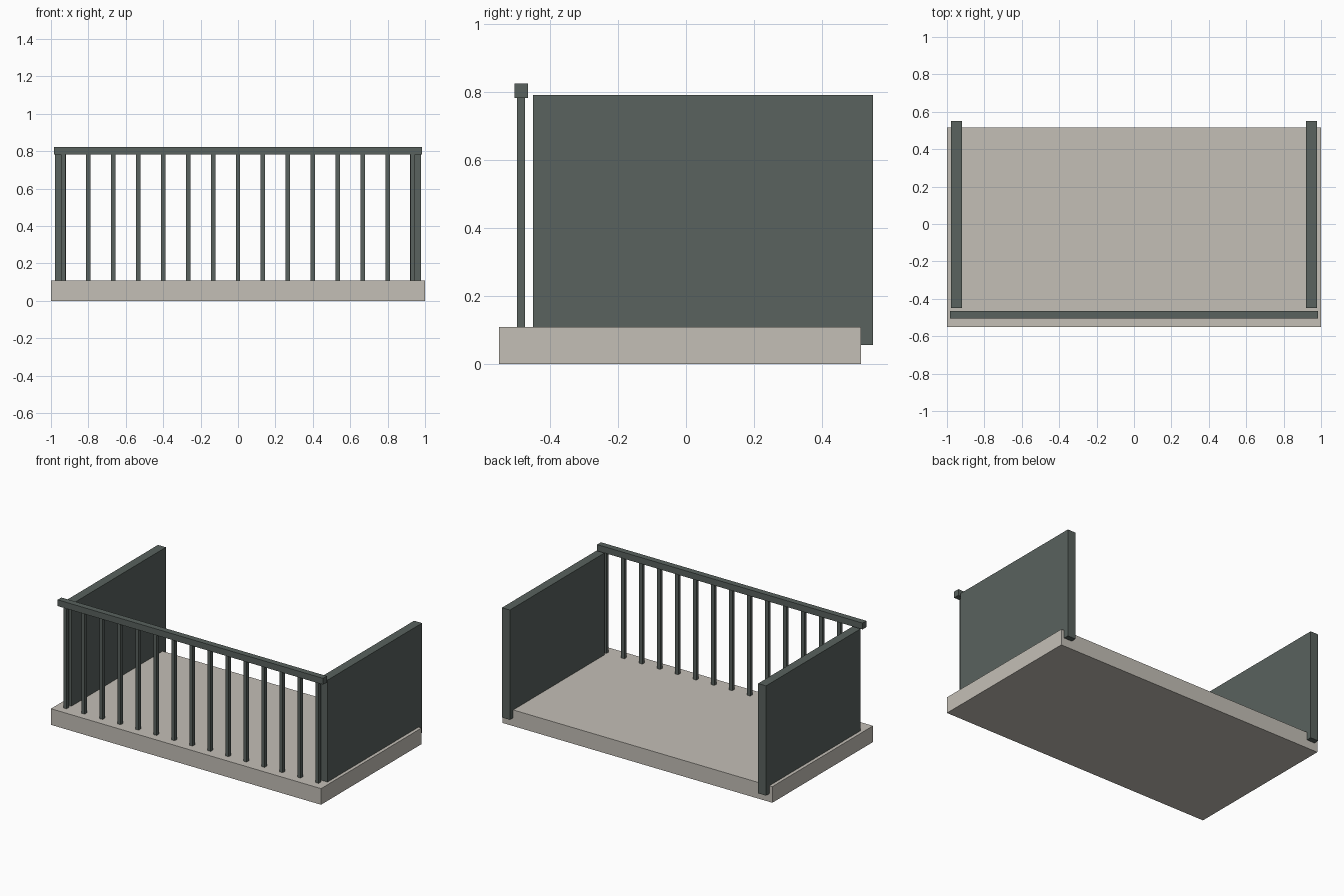
import bpy

if "Cube" in bpy.data.objects:
    bpy.data.objects.remove(bpy.data.objects["Cube"])


def material(name, color):
    m = bpy.data.materials.new(name)
    m.diffuse_color = (*color, 1)
    m.use_nodes = True
    m.node_tree.nodes["Principled BSDF"].inputs["Base Color"].default_value = m.diffuse_color
    return m


def box(name, x, y, z, mat):
    """Box from (min, max) ranges on each axis."""
    bpy.ops.mesh.primitive_cube_add(
        size=1, location=[(a + b) / 2 for a, b in (x, y, z)])
    o = bpy.context.object
    o.name = name
    o.scale = [b - a for a, b in (x, y, z)]
    bpy.ops.object.transform_apply(location=False, rotation=False, scale=True)
    o.data.materials.append(mat)
    return o


stone = material("stone", (0.55, 0.52, 0.47))
metal = material("dark_metal", (0.10, 0.122, 0.112))

# Floor slab
box("floor_slab", (-1, 1), (-0.55, 0.515), (0, 0.108), stone)

# Side privacy panels, overhanging the back edge of the slab
box("left_panel", (-0.978, -0.919), (-0.45, 0.55), (0.055, 0.79), metal)
box("right_panel", (0.919, 0.978), (-0.45, 0.55), (0.055, 0.79), metal)

# Front handrail
box("handrail", (-0.983, 0.983), (-0.504, -0.464), (0.782, 0.824), metal)

# Evenly spaced balusters between slab and handrail
COUNT, SPAN, HALF = 15, 0.933, 0.012
for i in range(COUNT):
    cx = -SPAN + 2 * SPAN * i / (COUNT - 1)
    box(f"baluster_{i + 1}", (cx - HALF, cx + HALF),
        (-0.497, -0.473), (0.105, 0.782), metal)
